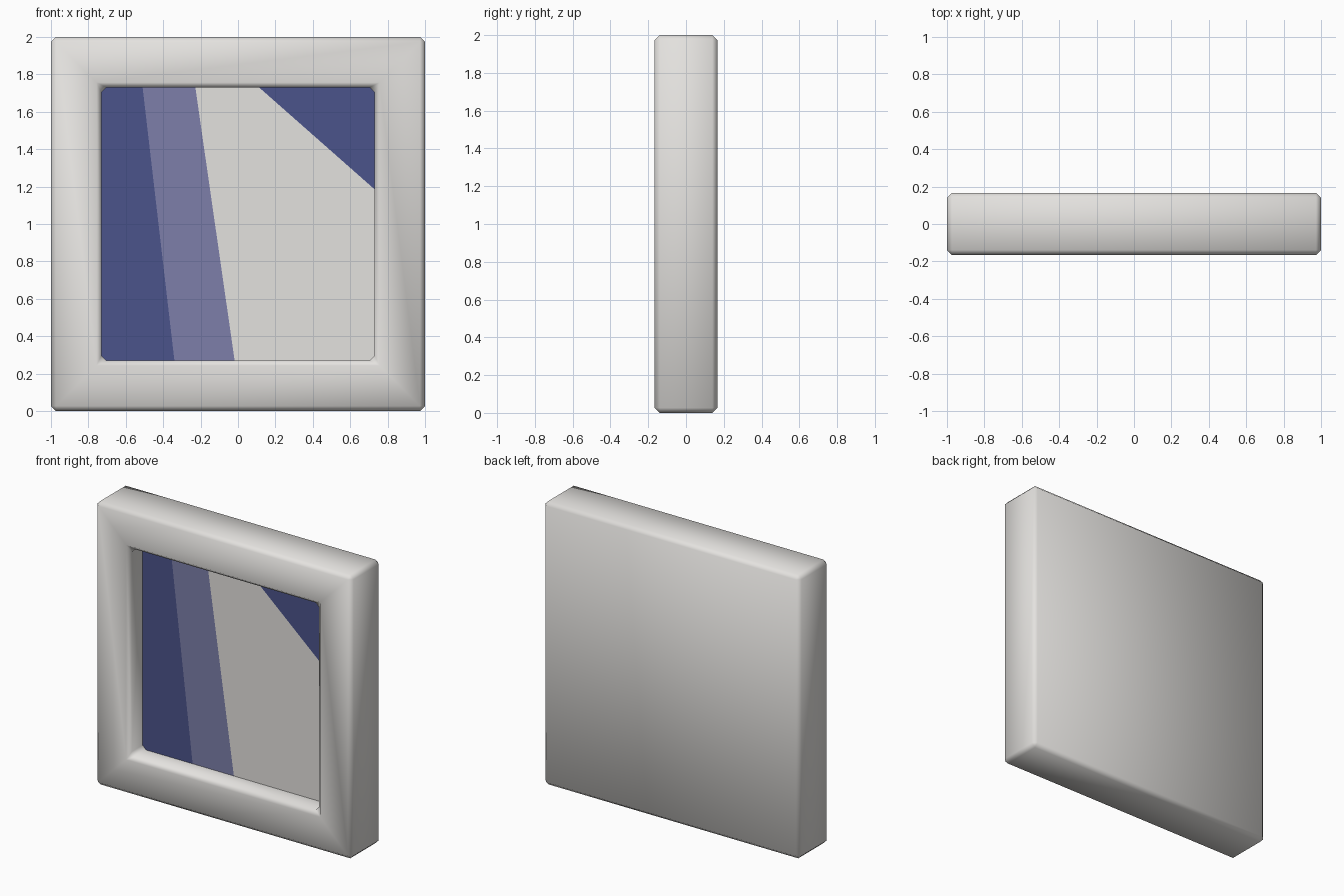
import bpy, bmesh, math
from mathutils import Vector

if "Cube" in bpy.data.objects:
    bpy.data.objects.remove(bpy.data.objects["Cube"])

HALF_DEPTH, BORDER, RECESS, BEVEL = 0.166, 0.27, 0.146, 0.027


def material(name, rgb):
    lin = [((c / 255 + 0.055) / 1.055) ** 2.4 for c in rgb]
    m = bpy.data.materials.new(name)
    m.diffuse_color = (*lin, 1)
    m.use_nodes = True
    m.node_tree.nodes["Principled BSDF"].inputs["Base Color"].default_value = m.diffuse_color
    return m


def make_object(name, bm, mats):
    me = bpy.data.meshes.new(name)
    bm.to_mesh(me)
    bm.free()
    ob = bpy.data.objects.new(name, me)
    bpy.context.collection.objects.link(ob)
    for m in mats:
        me.materials.append(m)
    return ob


pale = material("pale grey", (228, 226, 223))
navy = material("navy blue", (75, 84, 139))
violet = material("dusty violet", (125, 127, 170))

# Frame: slab with a square recess in its front, edges softened
bm = bmesh.new()
bmesh.ops.create_cube(bm, size=2)
bmesh.ops.scale(bm, vec=(1, HALF_DEPTH, 1), verts=bm.verts)
bmesh.ops.translate(bm, vec=(0, 0, 1), verts=bm.verts)
bm.normal_update()
front = min(bm.faces, key=lambda f: f.calc_center_median().y)
bmesh.ops.inset_individual(bm, faces=[front], thickness=BORDER, use_even_offset=True)
floor = bmesh.ops.extrude_discrete_faces(bm, faces=[front])["faces"][0]
bmesh.ops.translate(bm, vec=(0, RECESS, 0), verts=floor.verts)
bmesh.ops.delete(bm, geom=[floor], context='FACES_ONLY')
bm.normal_update()
edges = [e for e in bm.edges if len(e.link_faces) == 2 and e.calc_face_angle(0) > 0.5]
bmesh.ops.bevel(bm, geom=edges, offset=BEVEL, segments=1, affect='EDGES', profile=0.5)
bmesh.ops.recalc_face_normals(bm, faces=bm.faces)
frame = make_object("frame", bm, [pale])
bpy.context.view_layer.objects.active = frame
frame.select_set(True)
bpy.ops.object.shade_smooth_by_angle(angle=math.radians(60))

# Picture panel: one plane cut along the three colour borders
bm = bmesh.new()
r, y = 1 - BORDER + 0.004, -HALF_DEPTH + RECESS
corners = [(-r, 1 - r), (r, 1 - r), (r, 1 + r), (-r, 1 + r)]
bm.faces.new([bm.verts.new((x, y, z)) for x, z in corners])
lines = [((-0.51, 1.73), (-0.34, 0.27)),
         ((-0.228, 1.73), (-0.018, 0.27)),
         ((0.113, 1.73), (0.725, 1.19))]
cuts = []
for (x0, z0), (x1, z1) in lines:
    point = Vector((x0, y, z0))
    normal = Vector((z0 - z1, 0, x1 - x0)).normalized()
    cuts.append((point, normal))
    bmesh.ops.bisect_plane(bm, geom=bm.verts[:] + bm.edges[:] + bm.faces[:],
                           plane_co=point, plane_no=normal)
for f in bm.faces:
    c = f.calc_center_median()
    side = [(c - p).dot(n) > 0 for p, n in cuts]
    f.material_index = 1 if not side[0] or side[2] else (0 if side[1] else 2)
make_object("picture_panel", bm, [pale, navy, violet])
